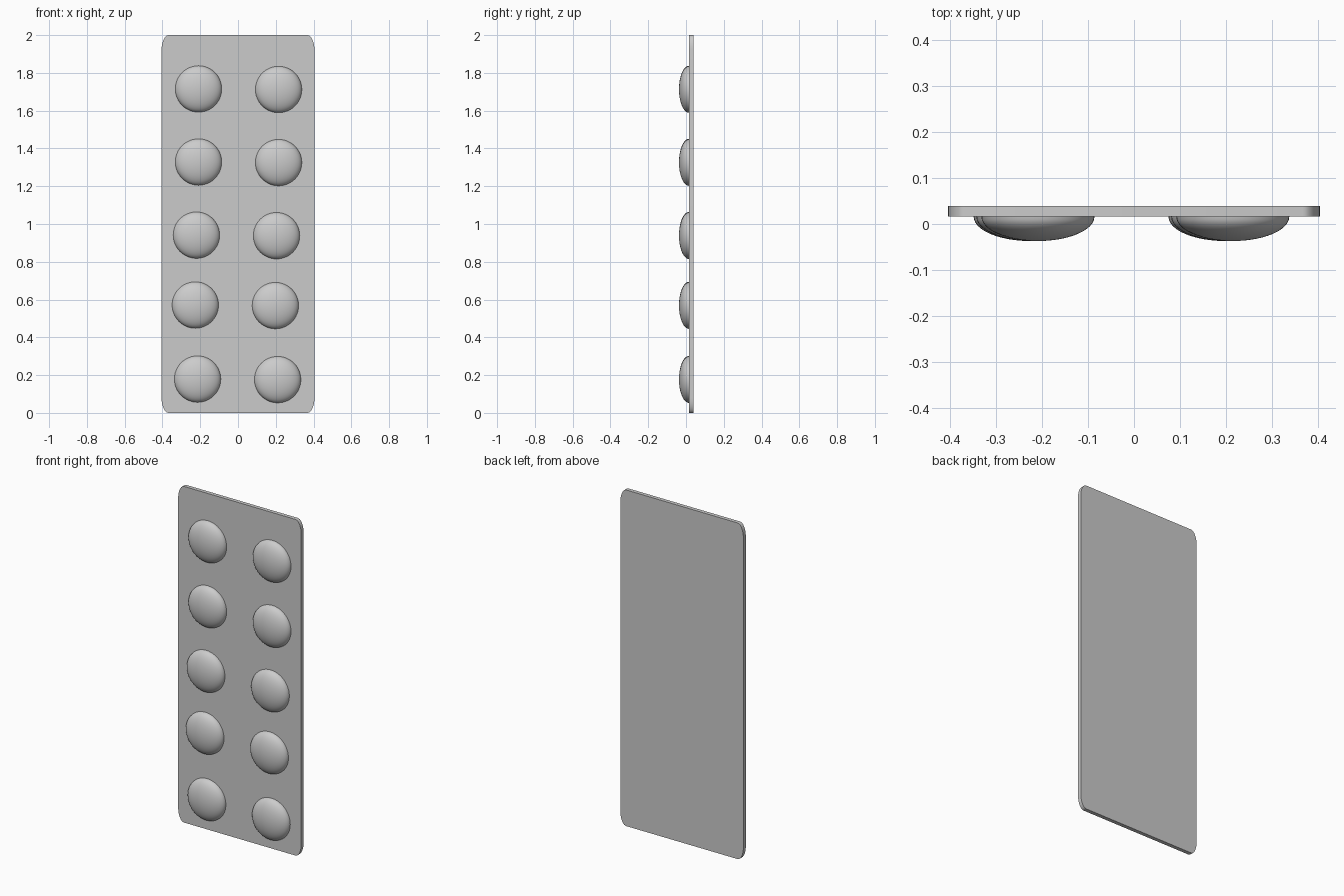
import bpy, bmesh, math

cube = bpy.data.objects.get("Cube")
if cube:
    bpy.data.objects.remove(cube, do_unlink=True)

# One plain grey for the whole pack
grey = bpy.data.materials.new("plain_grey")
grey.use_nodes = True
grey.diffuse_color = (0.6, 0.6, 0.6, 1)
grey.node_tree.nodes["Principled BSDF"].inputs["Base Color"].default_value = (0.6, 0.6, 0.6, 1)

FRONT, BACK = 0.016, 0.039      # faces of the backing card
HALF_W, HEIGHT = 0.405, 2.0
CORNER_X, CORNER_Z = 0.038, 0.08


def finish(name, bm):
    """Turn a bmesh into a smooth-shaded object with crisp edges."""
    bmesh.ops.recalc_face_normals(bm, faces=bm.faces)
    mesh = bpy.data.meshes.new(name)
    bm.to_mesh(mesh)
    bm.free()
    mesh.materials.append(grey)
    obj = bpy.data.objects.new(name, mesh)
    bpy.context.collection.objects.link(obj)
    bpy.ops.object.select_all(action='DESELECT')
    obj.select_set(True)
    bpy.context.view_layer.objects.active = obj
    bpy.ops.object.shade_smooth_by_angle(angle=math.radians(35))
    return obj


# Backing card: outline with elliptical corners, extruded in depth
def backing_card(steps=10):
    bm = bmesh.new()
    outline = []
    for quarter, (sx, sz) in enumerate([(1, 1), (-1, 1), (-1, -1), (1, -1)]):
        for i in range(steps + 1):
            a = (quarter + i / steps) * math.pi / 2
            x = sx * (HALF_W - CORNER_X) + CORNER_X * math.cos(a)
            z = HEIGHT / 2 + sz * (HEIGHT / 2 - CORNER_Z) + CORNER_Z * math.sin(a)
            outline.append(bm.verts.new((x, FRONT, z)))
    face = bm.faces.new(outline)
    ext = bmesh.ops.extrude_face_region(bm, geom=[face])
    moved = [v for v in ext["geom"] if isinstance(v, bmesh.types.BMVert)]
    bmesh.ops.translate(bm, verts=moved, vec=(0, BACK - FRONT, 0))
    return finish("backing_card", bm)


# Blister dome: flattened half sphere bulging towards the front
def blister_dome(radius=0.123, depth=0.053):
    bm = bmesh.new()
    bmesh.ops.create_uvsphere(bm, u_segments=48, v_segments=24, radius=1)
    bmesh.ops.delete(bm, geom=[v for v in bm.verts if v.co.z < -0.01], context='VERTS')
    for v in bm.verts:
        x, y, z = v.co
        v.co = (x * radius, -z * depth, y * radius)
    return finish("blister_dome_left_1", bm)


backing_card()

# Two columns of five, the second a shifted copy of the first
column = [(-0.209, 1.715), (-0.209, 1.328), (-0.22, 0.941), (-0.226, 0.571), (-0.214, 0.179)]
first = blister_dome()
for row, (x, z) in enumerate(column, 1):
    for side, dx, dz in (("right", 0, 0), ("left", 0.424, -0.003)):
        name = f"blister_dome_{side}_{row}"
        dome = first
        if name != first.name:
            dome = first.copy()
            dome.name = name
            bpy.context.collection.objects.link(dome)
        dome.location = (x + dx, FRONT, z + dz)
